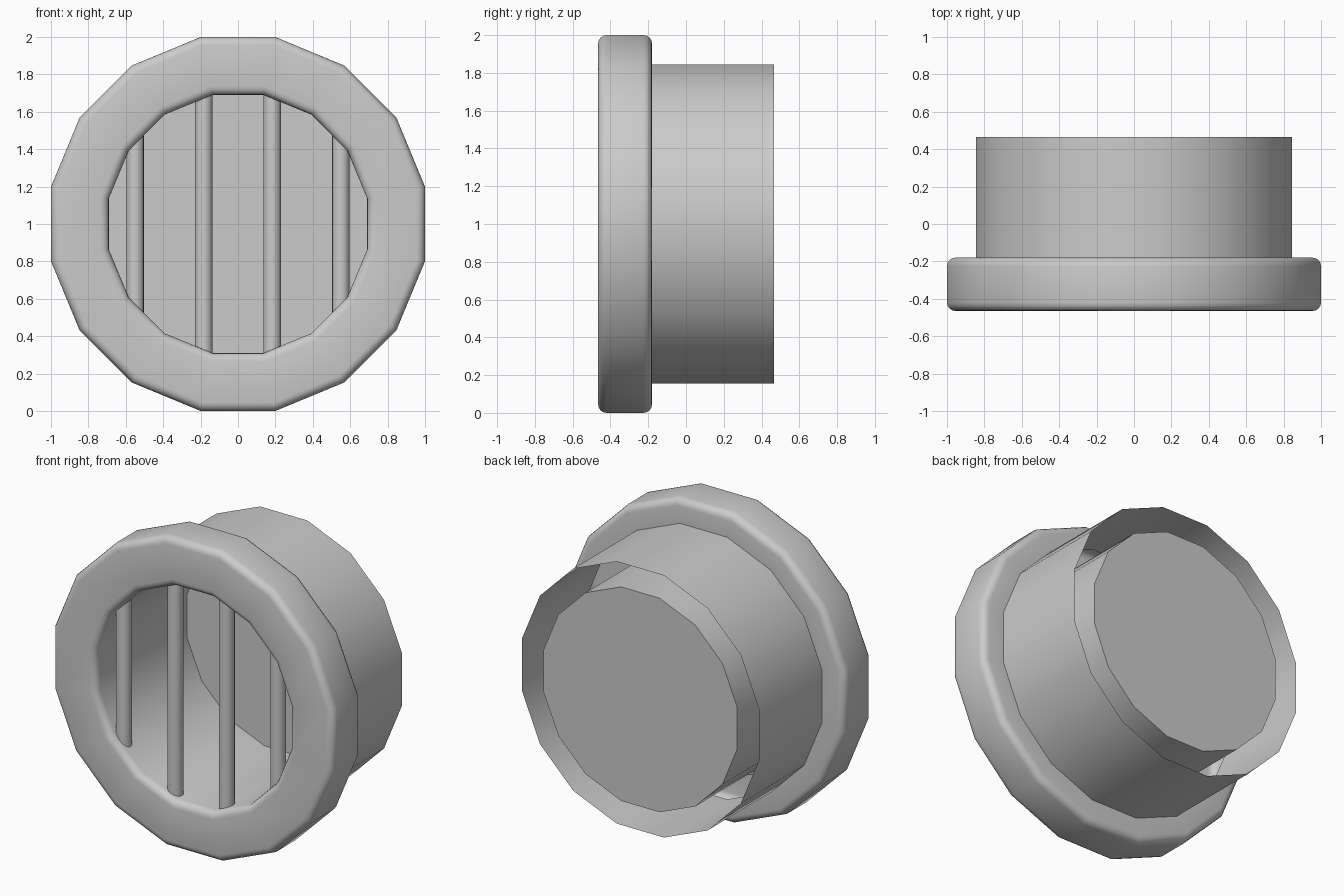
import bpy, bmesh, math
from mathutils import Matrix

if "Cube" in bpy.data.objects:
    bpy.data.objects.remove(bpy.data.objects["Cube"])

SIDES = 16
TO_CORNER = 1 / math.cos(math.pi / SIDES)   # flat radius to corner radius
FRONT, STEP, BACK = -0.465, -0.18, 0.465
HOLE, TUBE, RIM = 0.69, 0.845, 1.0
ROUND = 0.045

grey = bpy.data.materials.new("plain_grey")
grey.use_nodes = True
colour = (0.6, 0.6, 0.6, 1)
grey.diffuse_color = colour
grey.node_tree.nodes["Principled BSDF"].inputs["Base Color"].default_value = colour


def finish(name, bm):
    bmesh.ops.recalc_face_normals(bm, faces=bm.faces)
    mesh = bpy.data.meshes.new(name)
    bm.to_mesh(mesh)
    bm.free()
    obj = bpy.data.objects.new(name, mesh)
    bpy.context.collection.objects.link(obj)
    mesh.materials.append(grey)
    bpy.ops.object.select_all(action="DESELECT")
    obj.select_set(True)
    bpy.context.view_layer.objects.active = obj
    bpy.ops.object.shade_smooth_by_angle(angle=math.radians(35))
    return obj


def rounded(r, y, start, steps=4):
    """Quarter arc around centre (r, y), turning clockwise from start degrees."""
    return [(r + ROUND * math.cos(a), y + ROUND * math.sin(a))
            for a in (math.radians(start + 90 * i / steps) for i in range(steps + 1))]


# Housing: one hollow shell from the closed inner sleeve, over the rim, to the outer tube
profile = [(HOLE, BACK)]
profile += rounded(HOLE + ROUND, FRONT + ROUND, 180)
profile += rounded(RIM - ROUND, FRONT + ROUND, 270)
profile += rounded(RIM - ROUND, STEP - ROUND, 0)
profile += [(TUBE, STEP), (TUBE, BACK)]

bm = bmesh.new()
rings = []
for r, y in profile:
    ring = []
    for i in range(SIDES):
        a = 2 * math.pi * (i + 0.5) / SIDES
        ring.append(bm.verts.new((r * TO_CORNER * math.cos(a), y,
                                  1 + r * TO_CORNER * math.sin(a))))
    rings.append(ring)
for low, high in zip(rings, rings[1:]):
    for i in range(SIDES):
        j = (i + 1) % SIDES
        bm.faces.new((low[i], low[j], high[j], high[i]))
bm.faces.new(rings[0])          # back plate of the sleeve
finish("housing", bm)

# Upright bars across the opening, ends hidden in the hollow rim
for side, sign in (("left", 1), ("right", -1)):
    for place, x in (("inner", 0.183), ("outer", 0.55)):
        bm = bmesh.new()
        bmesh.ops.create_cone(bm, cap_ends=True, segments=16,
                              radius1=0.047, radius2=0.047,
                              depth=2 * math.sqrt(0.76 ** 2 - x ** 2),
                              matrix=Matrix.Translation((sign * x, -0.375, 1)))
        finish(f"{side}_{place}_bar", bm)
